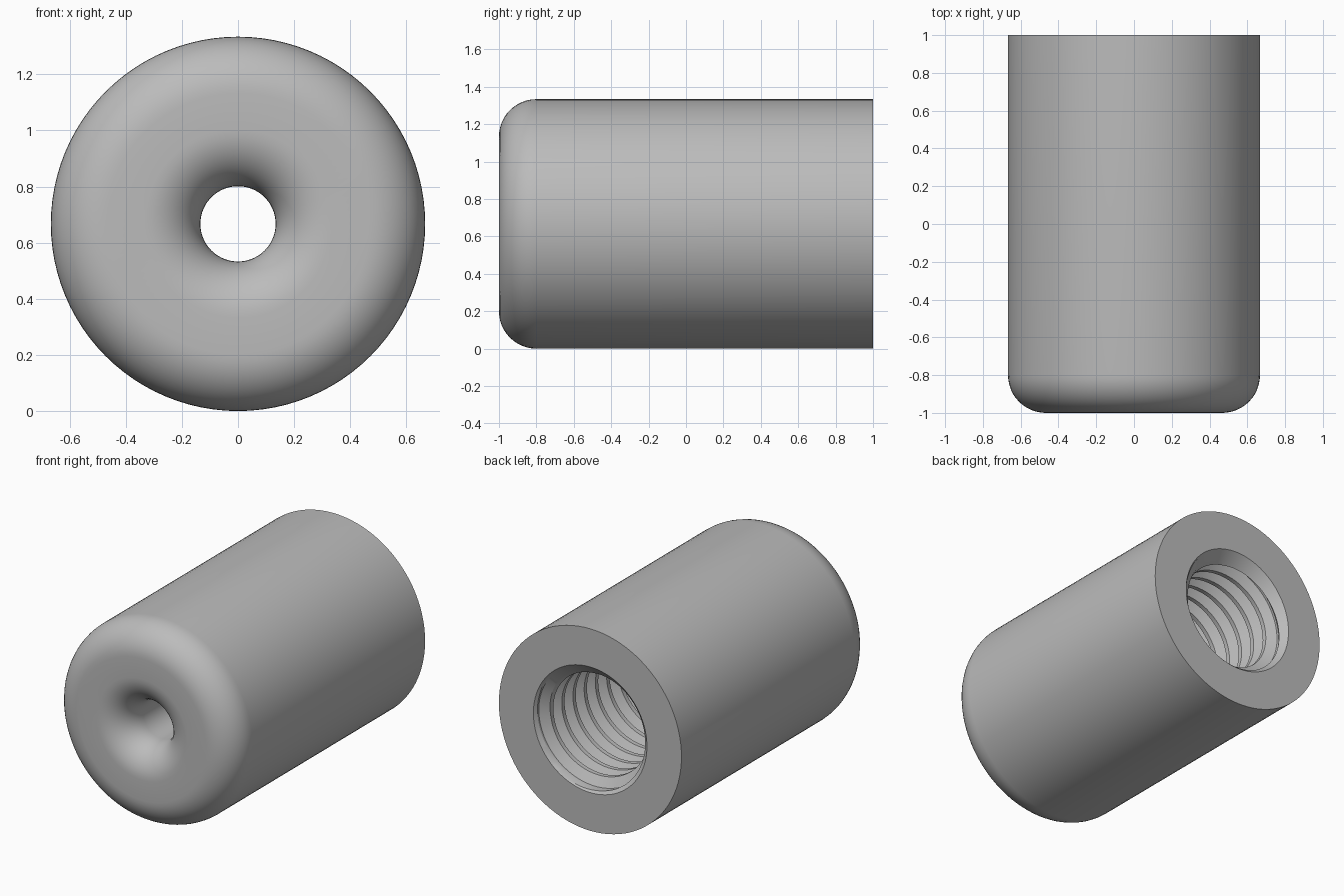
import bpy
import bmesh
import math

cube = bpy.data.objects.get("Cube")
if cube:
    bpy.data.objects.remove(cube)

SIDES = 96
RADIUS = 0.667
HOLE = 0.134          # narrow front hole
FILLET = 0.2
MAJOR, MINOR = 0.4, 0.34
MOUTH = 0.415
PITCH = 0.117
DEEP = -0.33          # end of the threaded bore

grey = bpy.data.materials.new("plain grey")
grey.use_nodes = True
colour = (0.5, 0.5, 0.5, 1)
grey.diffuse_color = colour
grey.node_tree.nodes["Principled BSDF"].inputs["Base Color"].default_value = colour


def arc(radius, axial, start, end, steps=12):
    """Quarter-round profile points as (radius, y)."""
    angles = [math.radians(start + (end - start) * i / steps) for i in range(steps + 1)]
    return [(radius + FILLET * math.cos(a), axial + FILLET * math.sin(a)) for a in angles]


def sweep(name, rows, point):
    """Grid around the y axis; point(row, turn) gives (radius, y)."""
    bm = bmesh.new()
    grid = []
    for i in range(SIDES + 1):
        a = math.tau * i / SIDES
        column = []
        for j in range(rows):
            r, y = point(j, i / SIDES)
            column.append(bm.verts.new((r * math.cos(a), y, RADIUS + r * math.sin(a))))
        grid.append(column)
    for left, right in zip(grid, grid[1:]):
        for j in range(rows - 1):
            bm.faces.new((left[j], right[j], right[j + 1], left[j + 1]))
    bmesh.ops.remove_doubles(bm, verts=bm.verts, dist=0.0002)
    mesh = bpy.data.meshes.new(name)
    bm.to_mesh(mesh)
    bm.free()
    mesh.materials.append(grey)
    obj = bpy.data.objects.new(name, mesh)
    bpy.context.collection.objects.link(obj)
    return obj


# Outer shell: bore floor, front hole, rounded front, side and flat back rim
profile = [(MINOR, DEEP), (HOLE, DEEP)]
profile += arc(HOLE + FILLET, FILLET - 1, 180, 270)
profile += arc(RADIUS - FILLET, FILLET - 1, 270, 360)
profile += [(RADIUS, 1), (MOUTH, 1)]
body = sweep("body", len(profile), lambda j, turn: profile[j])

# Threaded bore: crest, flank, root, flank, sheared one pitch per turn
THREAD = [(0, MINOR), (0.25, MINOR), (0.5625, MAJOR), (0.6875, MAJOR)]
turns = math.ceil((1 - DEEP) / PITCH) + 2


def thread_point(j, turn):
    offset, r = THREAD[j % 4]
    y = DEEP + (j // 4 + offset + turn - 1.5) * PITCH
    if y <= DEEP:
        return MINOR, DEEP
    if y >= 1:
        return MOUTH, 1
    return max(r, MOUTH - (1 - y)), y        # chamfered mouth


bore = sweep("threaded_bore", turns * 4, thread_point)

# Join the parts into one closed solid
bpy.ops.object.select_all(action="DESELECT")
for obj in (body, bore):
    obj.select_set(True)
bpy.context.view_layer.objects.active = body
bpy.ops.object.join()
bm = bmesh.new()
bm.from_mesh(body.data)
bmesh.ops.remove_doubles(bm, verts=bm.verts, dist=0.0002)
bmesh.ops.recalc_face_normals(bm, faces=bm.faces)
bm.to_mesh(body.data)
bm.free()
body.name = "threaded_sleeve"
bpy.ops.object.shade_smooth_by_angle(angle=math.radians(25))
